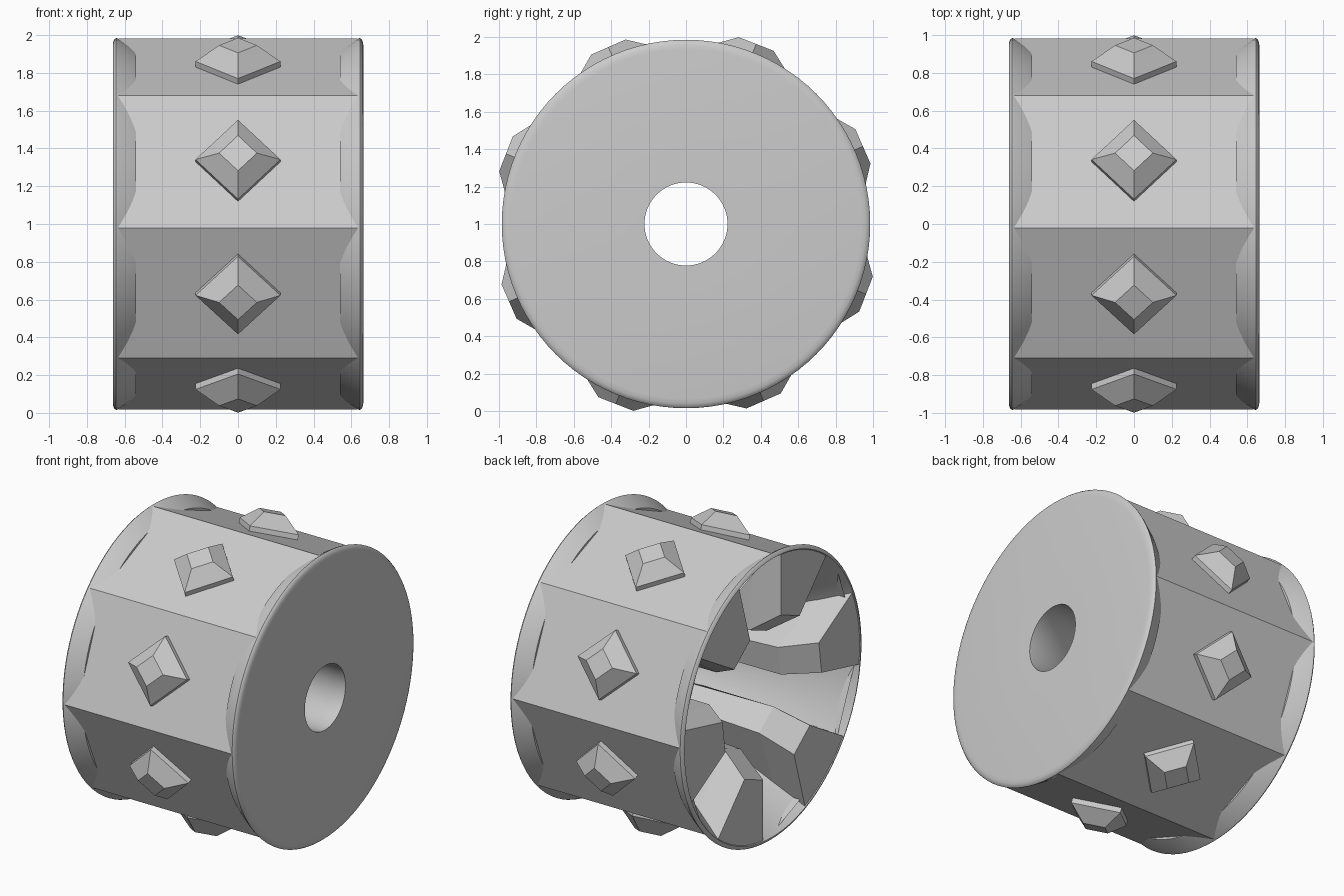
import bpy, bmesh
from math import radians, sin, cos, pi

cube = bpy.data.objects.get("Cube")
if cube:
    bpy.data.objects.remove(cube, do_unlink=True)

grey = bpy.data.materials.new("plain grey")
grey.use_nodes = True
COLOUR = (0.6, 0.6, 0.6, 1)
grey.diffuse_color = COLOUR
grey.node_tree.nodes["Principled BSDF"].inputs["Base Color"].default_value = COLOUR

CENTRE = 1.0          # height of the axle
TURN = radians(1.2)   # slight roll of the wheel
STEP = pi / 4


def polar(x, r, angle, along=0):
    """Point around the x axle; along shifts it tangentially."""
    return (x, r * cos(angle) - along * sin(angle),
            CENTRE + r * sin(angle) + along * cos(angle))


def bridge(bm, loops, close_across=False, caps=False):
    """Skin a list of closed vertex loops with quads."""
    rings = [[bm.verts.new(p) for p in loop] for loop in loops]
    pairs = list(zip(rings, rings[1:]))
    if close_across:
        pairs.append((rings[-1], rings[0]))
    for a, b in pairs:
        for i in range(len(a)):
            j = (i + 1) % len(a)
            bm.faces.new((a[i], a[j], b[j], b[i]))
    if caps:
        bm.faces.new(rings[0])
        bm.faces.new(rings[-1])


def finish(name, bm, smooth=False):
    bmesh.ops.recalc_face_normals(bm, faces=bm.faces)
    mesh = bpy.data.meshes.new(name)
    bm.to_mesh(mesh)
    bm.free()
    mesh.materials.append(grey)
    obj = bpy.data.objects.new(name, mesh)
    bpy.context.collection.objects.link(obj)
    if smooth:
        bpy.ops.object.select_all(action='DESELECT')
        obj.select_set(True)
        bpy.context.view_layer.objects.active = obj
        bpy.ops.object.shade_smooth_by_angle(angle=radians(35))
    return obj


# Round core: closed disc, flared rims and funnel, as (x, radius)
rim = [(0.665, 0.935), (0.662, 0.96), (0.655, 0.977), (0.645, 0.985),
       (0.633, 0.98), (0.54, 0.923), (0.54, 0.897)]
profile = [(0.665, 0.222)] + rim + [(-x, r) for x, r in reversed(rim[1:])] + [(0.42, 0.222)]
bm = bmesh.new()
SIDES = 96
bridge(bm, [[polar(x, r, 2 * pi * i / SIDES) for i in range(SIDES)]
            for x, r in profile], close_across=True)
finish("wheel_core", bm, smooth=True)

# Eight-sided tread sleeve
bm = bmesh.new()
bridge(bm, [[polar(x, 0.982, TURN + k * STEP) for k in range(8)]
            for x in (-0.633, 0.633)])
finish("octagonal_tread", bm)

# Diamond studs in the middle of each tread face
levels = [(0.89, 0.225), (0.94, 0.225), (1.033, 0.10)]
corners = [(1, 0), (0, 1), (-1, 0), (0, -1)]
for k in range(8):
    mid = TURN + (k + 0.5) * STEP
    bm = bmesh.new()
    bridge(bm, [[polar(a * w, r, mid, b * w) for a, b in corners]
                for r, w in levels], caps=True)
    finish(f"tread_stud_{k + 1}", bm)

# Six tapered teeth in the funnel, as (x, outer radius, tip radius, half tip width)
tooth = [(-0.657, 0.955, 0.53, 0.11), (-0.45, 0.85, 0.38, 0.10), (0.3, 0.45, 0.35, 0.08)]
HALF = radians(16)
for k in range(6):
    mid = radians(52) + k * pi / 3
    bm = bmesh.new()
    bridge(bm, [[polar(x, outer, mid + HALF * t / 3) for t in range(-3, 4)]
                + [polar(x, tip, mid, w), polar(x, tip, mid, -w)]
                for x, outer, tip, w in tooth], caps=True)
    finish(f"inner_tooth_{k + 1}", bm)
